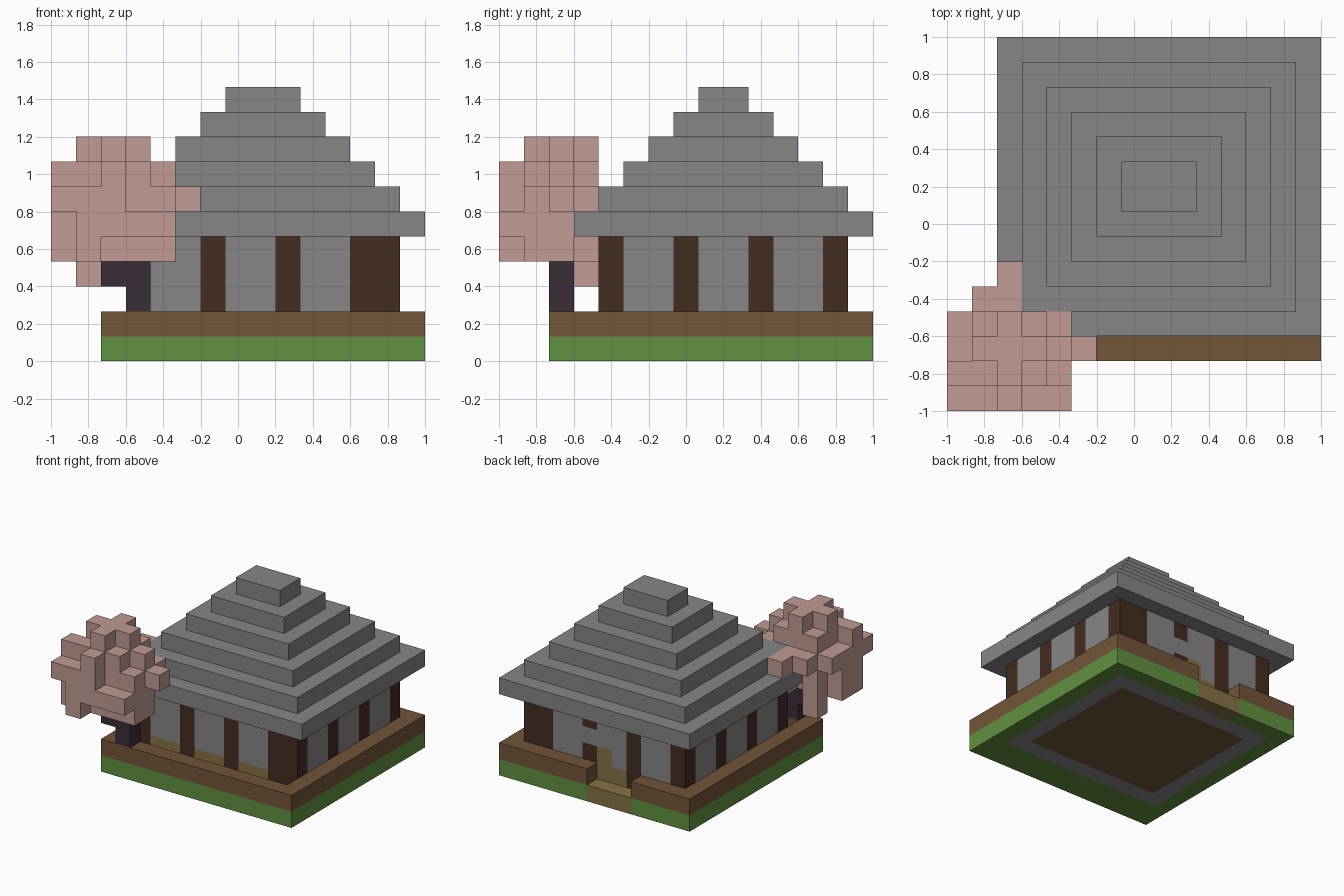
import bpy
import bmesh
from mathutils import Vector

cube = bpy.data.objects.get("Cube")
if cube:
    bpy.data.objects.remove(cube, do_unlink=True)

U = 2 / 15  # block size


def material(name, rgb):
    lin = [((c / 255 + 0.055) / 1.055) ** 2.4 for c in rgb] + [1]
    m = bpy.data.materials.new(name)
    m.use_nodes = True
    m.diffuse_color = lin
    m.node_tree.nodes["Principled BSDF"].inputs["Base Color"].default_value = lin
    return m


MATS = {
    "grass": material("grass green", (98, 145, 65)),
    "soil": material("soil brown", (115, 85, 57)),
    "stone": material("stone grey", (134, 134, 134)),
    "timber": material("dark timber", (67, 44, 33)),
    "plank": material("tan plank", (136, 114, 69)),
    "bark": material("dark bark", (58, 45, 55)),
    "blossom": material("blossom pink", (193, 155, 147)),
}

blocks = {}  # grid cell -> (part, material); later parts replace earlier ones


def fill(part, mat, x, y, z):
    """Fill a box of cells; each range is (first, end)."""
    for i in range(*x):
        for j in range(*y):
            for k in range(*z):
                if part is None:
                    blocks.pop((i, j, k), None)
                else:
                    blocks[i, j, k] = (part, mat)


# Ground: turf layer, soil layer, narrow trench before the front wall
fill("turf", "grass", (2, 15), (2, 15), (0, 1))
fill("soil_layer", "soil", (2, 15), (2, 15), (1, 2))
fill(None, None, (3, 14), (3, 4), (1, 2))

# House: footing, plank floor, walls with an empty room
fill("footing", "stone", (3, 14), (4, 14), (0, 1))
fill("under_floor", "soil", (4, 13), (5, 13), (0, 1))
fill("floor", "plank", (3, 14), (4, 14), (1, 2))
fill("walls", "stone", (3, 14), (4, 14), (2, 5))
fill(None, None, (4, 13), (5, 13), (2, 5))

# Timber posts along the front and back, then the two sides
for i in (3, 6, 9, 12, 13):
    for j in (4, 13):
        fill("posts", "timber", (i, i + 1), (j, j + 1), (1, 5))
for j in (4, 7, 10, 13):
    for i in (3, 13):
        fill("posts", "timber", (i, i + 1), (j, j + 1), (1, 5))

# Back entrance: gap in the soil, plank step and door board
fill(None, None, (6, 9), (14, 15), (1, 2))
fill("back_step", "plank", (6, 9), (14, 15), (0, 1))
fill("door_board", "plank", (8, 9), (13, 14), (2, 3))
fill("walls", "stone", (9, 10), (13, 14), (3, 4))

# Stepped roof, each tier one block smaller all round
for n in range(6):
    fill("roof", "stone", (2 + n, 15 - n), (3 + n, 15 - n), (5 + n, 6 + n))

# Tree trunk with a side branch
fill("trunk", "bark", (3, 4), (2, 3), (2, 5))
fill("trunk", "bark", (2, 3), (2, 3), (3, 4))

# Blossom crown: a core with knobbly arms
CROWN = [
    ((1, 4), (1, 3), (4, 8)), ((1, 4), (3, 4), (6, 8)),
    ((0, 1), (1, 3), (4, 7)), ((4, 5), (1, 3), (4, 7)),
    ((0, 3), (0, 1), (6, 7)), ((1, 3), (0, 1), (5, 7)),
    ((1, 2), (0, 1), (4, 5)), ((2, 3), (0, 1), (7, 8)),
    ((3, 5), (0, 1), (5, 6)), ((0, 2), (1, 2), (7, 8)),
    ((4, 5), (2, 3), (7, 8)), ((5, 6), (2, 3), (6, 7)),
    ((0, 1), (3, 4), (6, 7)), ((4, 5), (3, 4), (6, 7)),
    ((1, 2), (3, 4), (3, 6)), ((1, 3), (4, 5), (6, 7)),
    ((2, 3), (5, 6), (6, 7)), ((3, 4), (3, 4), (4, 5)),
    ((1, 4), (2, 3), (8, 9)), ((2, 3), (1, 4), (8, 9)),
]
for box in CROWN:
    fill("blossom_crown", "blossom", *box)

# Build one mesh per part from the exposed block faces
DIRS = [Vector(d) for d in ((1, 0, 0), (0, 1, 0), (0, 0, 1))]
ORIGIN = Vector((-1, -1, 0))


def build(part, mat):
    bm = bmesh.new()
    for cell, (owner, _) in blocks.items():
        if owner != part:
            continue
        mid = Vector(cell) + Vector((0.5, 0.5, 0.5))
        for a in range(3):
            for s in (1, -1):
                n = DIRS[a] * s
                beside = tuple(int(c) for c in Vector(cell) + n)
                if beside in blocks:
                    continue
                u, v = DIRS[(a + 1) % 3] * s, DIRS[(a + 2) % 3]
                ring = [n - u - v, n + u - v, n + u + v, n - u + v]
                bm.faces.new([bm.verts.new(ORIGIN + (mid + p / 2) * U) for p in ring])
    bmesh.ops.remove_doubles(bm, verts=bm.verts, dist=U / 100)
    mesh = bpy.data.meshes.new(part)
    bm.to_mesh(mesh)
    bm.free()
    mesh.materials.append(MATS[mat])
    bpy.context.collection.objects.link(bpy.data.objects.new(part, mesh))


for part, mat in sorted(set(blocks.values())):
    build(part, mat)
